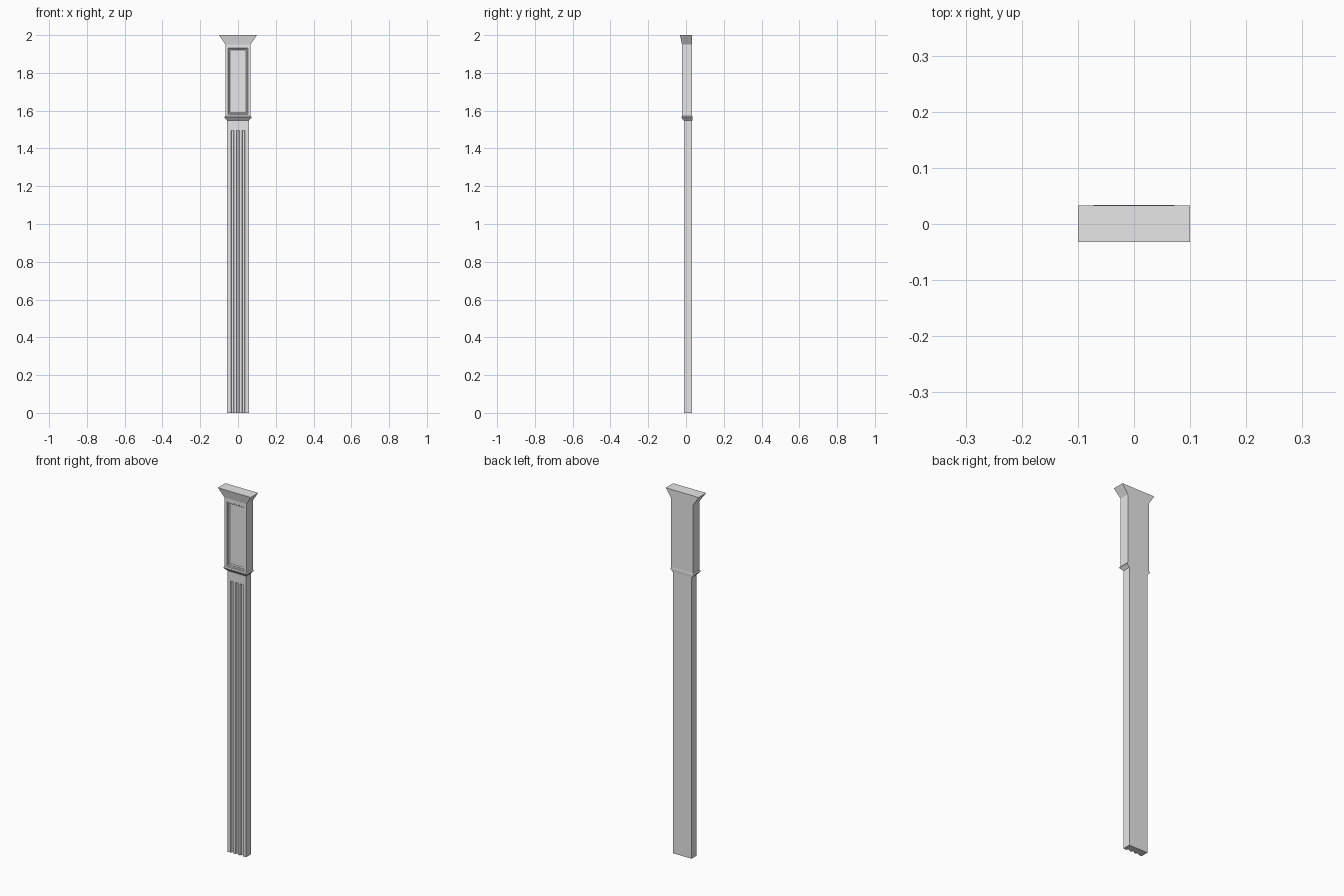
import bpy
import bmesh

cube = bpy.data.objects.get("Cube")
if cube:
    bpy.data.objects.remove(cube, do_unlink=True)

stone = bpy.data.materials.new("light_grey_stone")
stone.use_nodes = True
stone.diffuse_color = (0.8, 0.8, 0.8, 1)
stone.node_tree.nodes["Principled BSDF"].inputs["Base Color"].default_value = (0.8, 0.8, 0.8, 1)

BACK = 0.033


def loft(name, loops):
    """Join matching point loops into one closed solid with flat ends."""
    bm = bmesh.new()
    rings = [[bm.verts.new(p) for p in loop] for loop in loops]
    n = len(rings[0])
    for a, b in zip(rings, rings[1:]):
        for i in range(n):
            j = (i + 1) % n
            bm.faces.new((a[i], a[j], b[j], b[i]))
    bm.faces.new(rings[0][::-1])
    bm.faces.new(rings[-1])
    bmesh.ops.recalc_face_normals(bm, faces=bm.faces)
    mesh = bpy.data.meshes.new(name)
    bm.to_mesh(mesh)
    bm.free()
    mesh.materials.append(stone)
    obj = bpy.data.objects.new(name, mesh)
    bpy.context.collection.objects.link(obj)
    return obj


def level(half, front, z, back=BACK):
    """Horizontal rectangle."""
    return [(-half, front, z), (half, front, z), (half, back, z), (-half, back, z)]


def upright(half, low, high, y):
    """Rectangle facing the front."""
    return [(-half, y, low), (half, y, low), (half, y, high), (-half, y, high)]


# Fluted shaft: three grooves open at the foot
SHAFT, FRONT, FLUTE_TOP, SHAFT_TOP = 0.057, -0.011, 1.495, 1.547
section = [(-SHAFT, FRONT)]
for x in (-0.029, 0, 0.029):
    section += [(x - 0.009, FRONT), (x - 0.005, FRONT + 0.009),
                (x + 0.005, FRONT + 0.009), (x + 0.009, FRONT)]
section += [(SHAFT, FRONT), (SHAFT, BACK), (-SHAFT, BACK)]
loft("fluted_shaft", [[(x, y, z) for x, y in section] for z in (0, FLUTE_TOP)])
loft("shaft_neck", [level(SHAFT, FRONT, z) for z in (FLUTE_TOP, SHAFT_TOP)])

# Thin flared moulding between shaft and panel block
loft("moulding", [
    level(SHAFT, FRONT, SHAFT_TOP),
    level(0.072, -0.025, 1.563, 0.034),
    level(0.072, -0.025, 1.567, 0.034),
    level(0.067, -0.021, 1.572),
])

# Upper block with a stepped, recessed front panel
loft("panel_block", [
    upright(0.067, 1.567, 1.95, BACK),
    upright(0.067, 1.567, 1.95, -0.021),
    upright(0.053, 1.58, 1.932, -0.021),
    upright(0.05, 1.583, 1.929, -0.016),
    upright(0.046, 1.587, 1.925, -0.016),
    upright(0.042, 1.591, 1.921, -0.011),
])

# Flared cap
loft("cap", [level(0.067, -0.021, 1.95), level(0.1, -0.032, 2)])
